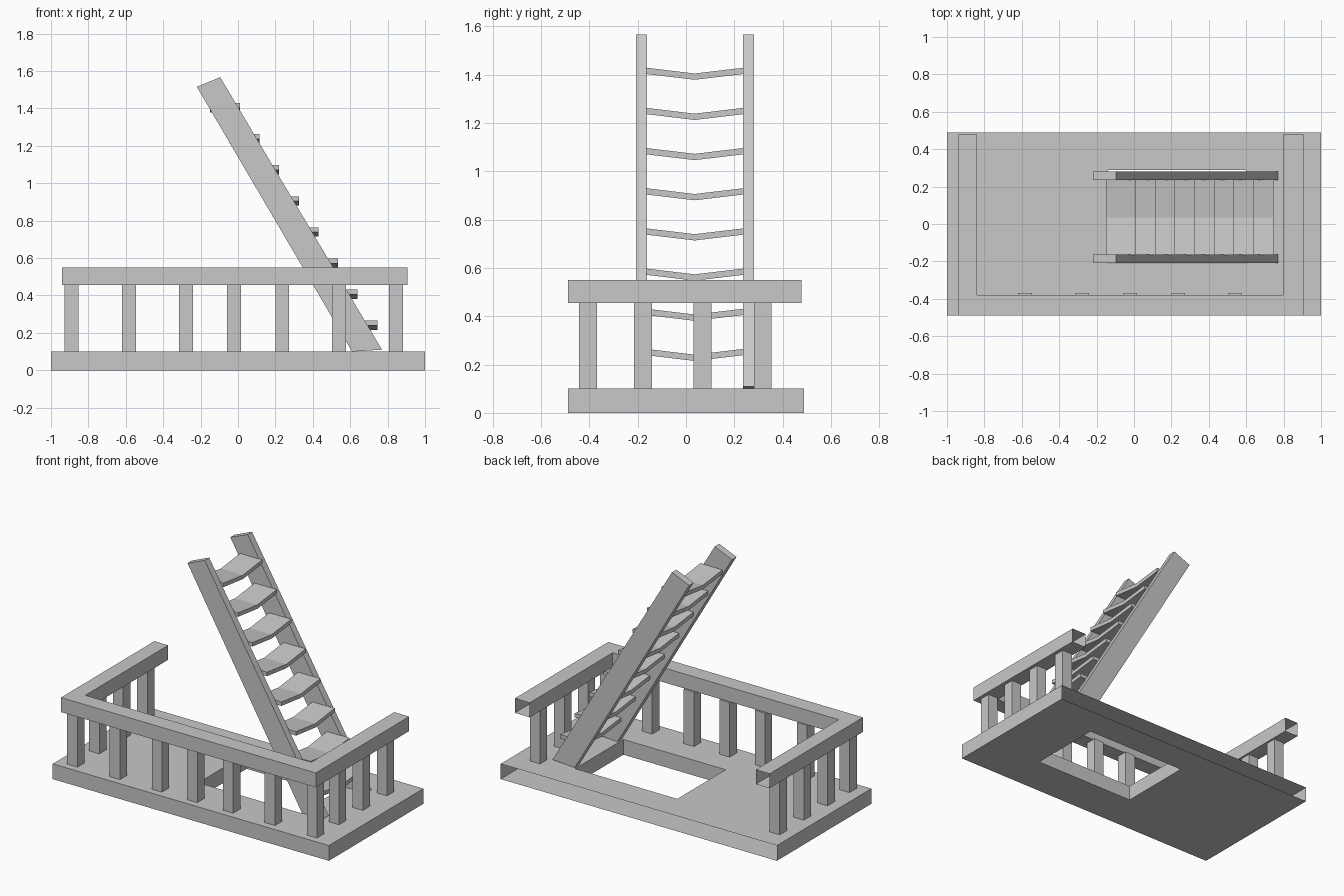
import bpy
import bmesh

cube = bpy.data.objects.get("Cube")
if cube:
    bpy.data.objects.remove(cube)

GREY = (0.58, 0.58, 0.58, 1)
grey = bpy.data.materials.new("plain grey")
grey.use_nodes = True
grey.diffuse_color = GREY
grey.node_tree.nodes["Principled BSDF"].inputs["Base Color"].default_value = GREY


def finish(bm, name):
    mesh = bpy.data.meshes.new(name)
    bm.to_mesh(mesh)
    bm.free()
    mesh.materials.append(grey)
    obj = bpy.data.objects.new(name, mesh)
    bpy.context.collection.objects.link(obj)
    return obj


def extrude(bm, vector):
    """Thicken a flat sheet into a closed solid."""
    result = bmesh.ops.extrude_face_region(bm, geom=bm.faces[:])
    verts = [g for g in result["geom"] if isinstance(g, bmesh.types.BMVert)]
    bmesh.ops.translate(bm, verts=verts, vec=vector)
    bmesh.ops.recalc_face_normals(bm, faces=bm.faces[:])


def prism(name, points, vector):
    bm = bmesh.new()
    bm.faces.new([bm.verts.new(p) for p in points])
    extrude(bm, vector)
    return finish(bm, name)


def slab(name, xs, ys, z0, z1, gaps):
    """Grid of cells with some left out; the back end is left open."""
    bm = bmesh.new()
    grid = [[bm.verts.new((x, y, z0)) for y in ys] for x in xs]
    for i in range(len(xs) - 1):
        for j in range(len(ys) - 1):
            if (i, j) not in gaps:
                bm.faces.new((grid[i][j], grid[i + 1][j],
                              grid[i + 1][j + 1], grid[i][j + 1]))
    extrude(bm, (0, 0, z1 - z0))
    back = [f for f in bm.faces if all(v.co.y > ys[-1] - 0.001 for v in f.verts)]
    bmesh.ops.delete(bm, geom=back, context="FACES")
    return finish(bm, name)


def post(name, x, y):
    h = 0.037
    return prism(name, [(x - h, y - h, 0.1), (x + h, y - h, 0.1),
                        (x + h, y + h, 0.1), (x - h, y + h, 0.1)], (0, 0, 0.357))


# Floor with the stair opening
slab("floor", (-1, -0.14, 0.6, 1), (-0.488, -0.21, 0.29, 0.488), 0, 0.1, {(1, 1)})

# U-shaped handrail
slab("handrail", (-0.94, -0.84, 0.797, 0.905), (-0.488, -0.38, 0.478),
     0.455, 0.55, {(1, 1)})

# Railing posts along the front and both ends
front_xs = (-0.89, -0.583, -0.278, -0.022, 0.237, 0.54, 0.845)
for i, x in enumerate(front_xs):
    post(f"front_post_{i + 1}", x, -0.405)
for side, x in (("right", front_xs[0]), ("left", front_xs[-1])):
    for i, y in enumerate((-0.178, 0.068, 0.318)):
        post(f"{side}_post_{i + 1}", x, y)

# Sloping stair stringers
for side, y in (("front", -0.208), ("back", 0.235)):
    prism(f"{side}_stringer", [(-0.22, y, 1.515), (-0.095, y, 1.567),
                               (0.77, y, 0.11), (0.61, y, 0.1)], (0, 0.046, 0))

# Treads that dip in the middle
for i in range(8):
    x, z = 0.745 - 0.105 * i, 0.265 + 0.1663 * i
    ends, mid, t = (-0.165, 0.238), 0.036, 0.026
    prism(f"tread_{i + 1}", [
        (x, ends[0], z), (x, mid, z - 0.024), (x, ends[1], z),
        (x, ends[1], z - t), (x, mid, z - 0.024 - t), (x, ends[0], z - t),
    ], (-0.16, 0, 0))
